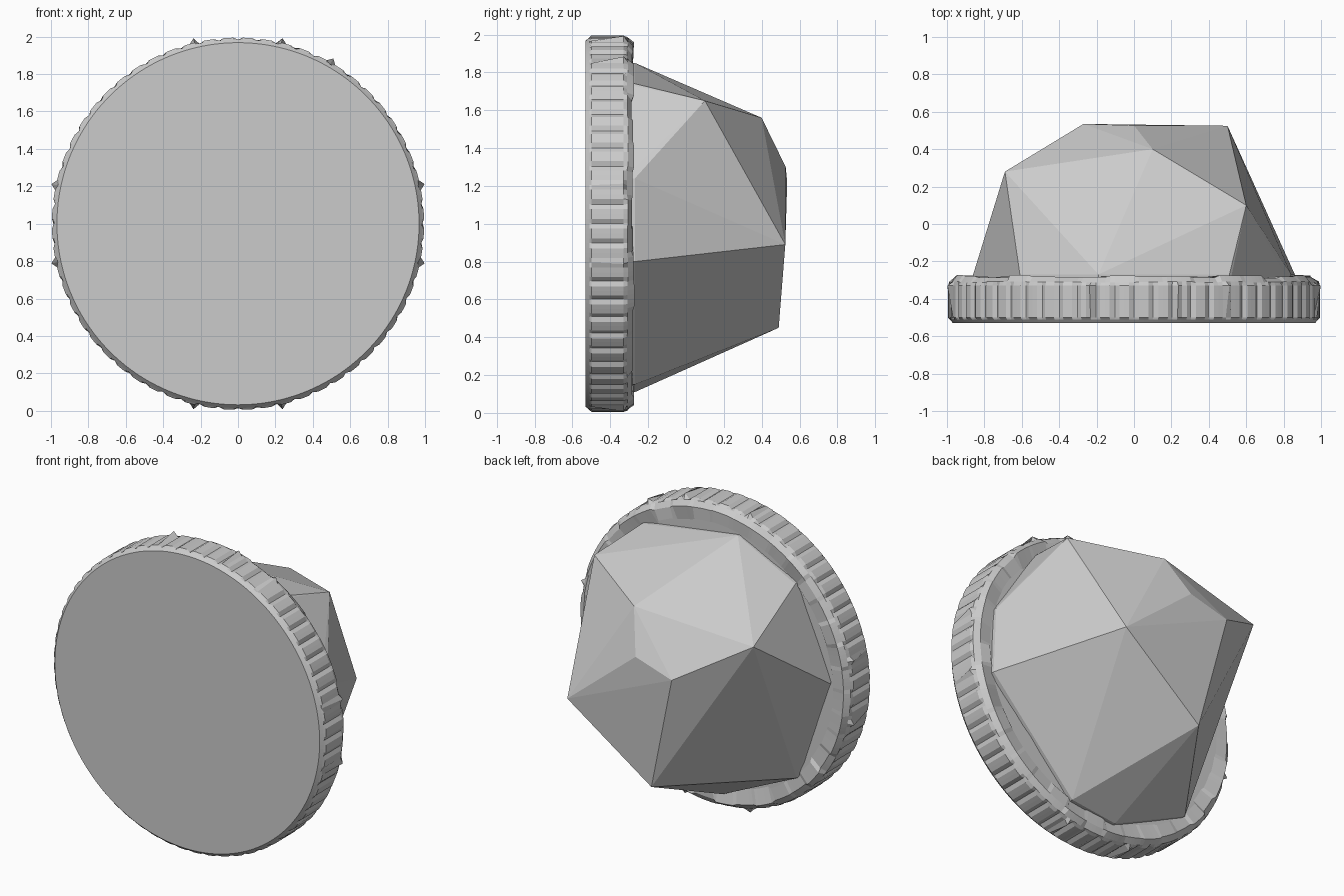
import bpy, bmesh, math, random
from mathutils import Vector

random.seed(4)
cube = bpy.data.objects.get("Cube")
if cube:
    bpy.data.objects.remove(cube, do_unlink=True)

grey = bpy.data.materials.new("plain_grey")
grey.use_nodes = True
grey.diffuse_color = (0.6, 0.6, 0.6, 1)
grey.node_tree.nodes["Principled BSDF"].inputs["Base Color"].default_value = (0.6, 0.6, 0.6, 1)


def make_object(name, bm):
    bmesh.ops.recalc_face_normals(bm, faces=bm.faces[:])
    mesh = bpy.data.meshes.new(name)
    bm.to_mesh(mesh)
    bm.free()
    mesh.materials.append(grey)
    obj = bpy.data.objects.new(name, mesh)
    bpy.context.collection.objects.link(obj)
    return obj


# Round base plate: lofted rings with a fluted rim and a rough back edge
SEGMENTS = 240
STEP = math.tau / SEGMENTS
CHIPS = {round(math.radians(a) / STEP) for a in (12, 60, 77, 103, 168, 192, 257, 283, 348)}
# radius, y, fluted, roughness
PROFILE = [
    (0.968, -0.53, False, 0),
    (0.985, -0.51, False, 0),
    (0.995, -0.50, True, 0),
    (0.995, -0.33, True, 0),
    (0.985, -0.31, False, 0.003),
    (0.955, -0.28, False, 0.008),
    (0.87, -0.29, False, 0.012),
]

bm = bmesh.new()
rings = []
for n, (radius, y, fluted, rough) in enumerate(PROFILE):
    ring = []
    for i in range(SEGMENTS):
        # hold the rough offset over several segments to give broad facets
        if i % 6 == 0:
            jitter = random.uniform(-rough, rough)
        r = radius + jitter
        if fluted and i % 4 == 0:
            r -= 0.014
        if n == 3 and i in CHIPS:
            r = 1.02
        ring.append(bm.verts.new((r * math.cos(i * STEP), y + jitter, 1 + r * math.sin(i * STEP))))
    rings.append(ring)
for low, high in zip(rings, rings[1:]):
    for i in range(SEGMENTS):
        k = (i + 1) % SEGMENTS
        bm.faces.new((low[i], low[k], high[k], high[i]))
bm.faces.new(rings[0])
bm.faces.new(rings[-1])
make_object("base_plate", bm)

# Faceted gem: hull of a foot outline on the plate and a few crown corners
FOOT = [(0.86, 0.8), (0.84, 1.24), (0.51, 1.74), (-0.19, 1.85), (-0.61, 1.64),
        (-0.86, 1.05), (-0.62, 0.36), (-0.08, 0.11), (0.25, 0.15)]
CROWN = [(-0.69, 0.28, 1.455), (0.10, 0.40, 1.56), (0.60, 0.10, 1.65), (-0.27, 0.535, 1.22),
         (0, 0.527, 1.30), (0.50, 0.525, 0.89), (-0.09, 0.49, 0.45)]
bm = bmesh.new()
for x, z in FOOT:
    for y in (-0.27, -0.33):
        bm.verts.new((x, y, z))
for corner in CROWN:
    bm.verts.new(Vector(corner))
hull = bmesh.ops.convex_hull(bm, input=bm.verts[:])
loose = {v for v in hull["geom_interior"] + hull["geom_unused"] if isinstance(v, bmesh.types.BMVert)}
bmesh.ops.delete(bm, geom=list(loose), context='VERTS')
make_object("faceted_gem", bm)
